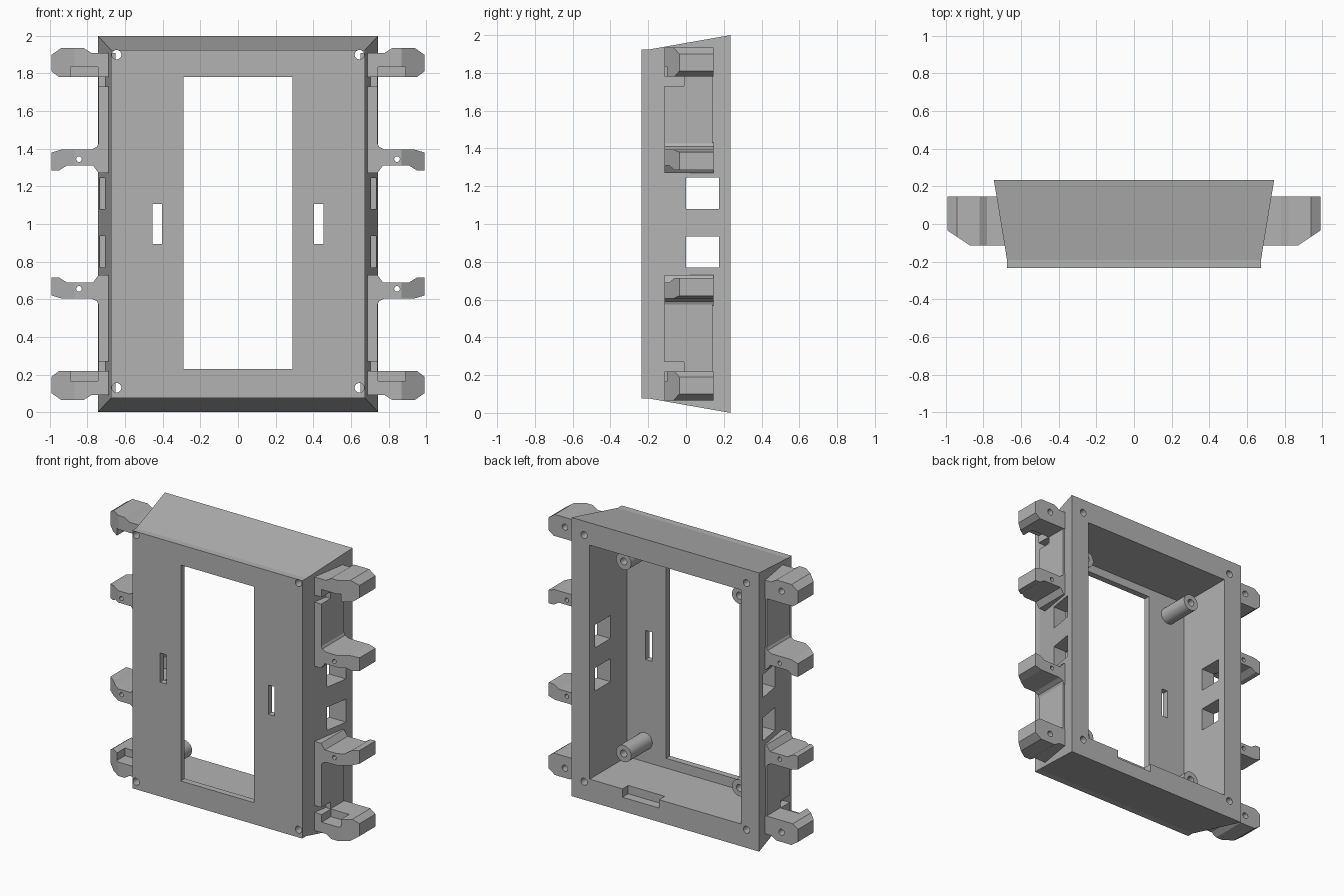
import bpy
import bmesh
from mathutils import Vector, Matrix

if "Cube" in bpy.data.objects:
    bpy.data.objects.remove(bpy.data.objects["Cube"], do_unlink=True)

MID = 1.0  # height of the mirror plane
grey = bpy.data.materials.new("plain_grey")
grey.use_nodes = True
grey.diffuse_color = (0.45, 0.45, 0.45, 1)
grey.node_tree.nodes["Principled BSDF"].inputs["Base Color"].default_value = grey.diffuse_color


def finish(name, bm):
    bmesh.ops.recalc_face_normals(bm, faces=bm.faces)
    mesh = bpy.data.meshes.new(name)
    bm.to_mesh(mesh)
    bm.free()
    mesh.materials.append(grey)
    obj = bpy.data.objects.new(name, mesh)
    bpy.context.collection.objects.link(obj)
    return obj


def box(name, x, y, z):
    bm = bmesh.new()
    bmesh.ops.create_cube(bm, size=1)
    for v in bm.verts:
        for i, (lo, hi) in enumerate((x, y, z)):
            v.co[i] = hi if v.co[i] > 0 else lo
    return finish(name, bm)


def rod(name, x, z, radius, y0, y1):
    bm = bmesh.new()
    turn = Matrix.Translation((x, (y0 + y1) / 2, z)) @ Matrix.Rotation(1.570796, 4, "X")
    bmesh.ops.create_cone(bm, cap_ends=True, segments=24, radius1=radius,
                          radius2=radius, depth=y1 - y0, matrix=turn)
    return finish(name, bm)


def cut(target, cutter):
    cutter.hide_render = True
    mod = target.modifiers.new("cut", "BOOLEAN")
    mod.operation = "DIFFERENCE"
    mod.solver = "EXACT"
    mod.object = cutter
    bpy.context.view_layer.objects.active = target
    bpy.ops.object.modifier_apply(modifier=mod.name)
    bpy.data.objects.remove(cutter, do_unlink=True)


def mirrored(obj, side, end):
    """Mirror a part built on +x / upper half to another quarter."""
    if side < 0:
        obj.data.transform(Matrix.Scale(-1, 4, (1, 0, 0)))
    if end < 0:
        obj.data.transform(Matrix.Translation((0, 0, 2 * MID)) @ Matrix.Scale(-1, 4, (0, 0, 1)))
    if side * end < 0:
        obj.data.flip_normals()


# housing: short straight front band, then flaring to the back
bm = bmesh.new()
rings = []
for y, hx, hz in ((-0.235, 0.675, 0.925), (-0.19, 0.675, 0.925), (0.235, 0.745, 1.0)):
    rings.append([bm.verts.new((sx * hx, y, MID + sz * hz))
                  for sx, sz in ((-1, -1), (1, -1), (1, 1), (-1, 1))])
for a, b in zip(rings, rings[1:]):
    for i in range(4):
        j = (i + 1) % 4
        bm.faces.new((a[i], a[j], b[j], b[i]))
bm.faces.new(rings[0])
bm.faces.new(rings[-1])
housing = finish("housing", bm)

# cavity, front window and notch in the bottom rim
cut(housing, box("cavity_cutter", (-0.6, 0.6), (-0.19, 0.3), (0.16, 1.84)))
cut(housing, box("window_cutter", (-0.29, 0.29), (-0.3, 0), (0.23, 1.78)))
cut(housing, box("notch_cutter", (0.05, 0.34), (0.17, 0.3), (0.1, 0.2)))

# slots, side openings and screw holes
for side in (-1, 1):
    xs = sorted((side * 0.405, side * 0.455))
    cut(housing, box("slot_cutter", xs, (-0.3, 0), (0.895, 1.105)))
    for z in (0.13, 1.9):
        cut(housing, rod("screw_cutter", side * 0.645, z, 0.025, -0.4, 0.4))
for z in (0.77, 1.08):
    cut(housing, box("port_cutter", (-1, 1), (0, 0.175), (z, z + 0.165)))

# clip outlines in x and z
OUTER = [(0.65, 1.91), (0.78, 1.91), (0.82, 1.935), (0.94, 1.935), (0.99, 1.90),
         (0.99, 1.81), (0.95, 1.78), (0.65, 1.78)]
INNER = [(0.65, 1.44), (0.74, 1.43), (0.75, 1.41), (0.78, 1.395), (0.94, 1.395), (0.99, 1.38),
         (0.99, 1.285), (0.95, 1.285), (0.91, 1.31), (0.77, 1.31), (0.74, 1.27), (0.65, 1.27)]


def clip(name, outline):
    bm = bmesh.new()
    face = bm.faces.new([bm.verts.new((x, -0.115, z)) for x, z in outline])
    new = bmesh.ops.extrude_face_region(bm, geom=[face])["geom"]
    bmesh.ops.translate(bm, vec=(0, 0.26, 0), verts=[g for g in new if isinstance(g, bmesh.types.BMVert)])
    # slanted front corner
    res = bmesh.ops.bisect_plane(bm, geom=bm.verts[:] + bm.edges[:] + bm.faces[:],
                                 plane_co=Vector((0.87, -0.115, 0)),
                                 plane_no=Vector((0.08, -0.12, 0)), clear_outer=True)
    bmesh.ops.holes_fill(bm, edges=[e for e in res["geom_cut"] if isinstance(e, bmesh.types.BMEdge)])
    return finish(name, bm)


for side, s_name in ((1, "left"), (-1, "right")):
    for end, e_name in ((1, "upper"), (-1, "lower")):
        tag = f"_{e_name}_{s_name}"
        # end clip with a scooped pocket and blind screw hole
        outer = clip("outer_clip" + tag, OUTER)
        cut(outer, box("pocket_cutter", (0.745, 0.89), (-0.2, -0.01), (1.7, 1.835)))
        cut(outer, rod("blind_cutter", 0.86, 1.865, 0.022, 0.03, 0.2))
        # middle clip with a through hole
        inner = clip("inner_clip" + tag, INNER)
        cut(inner, rod("pin_cutter", 0.845, 1.345, 0.015, -0.3, 0.3))
        # mounting pad on the side wall
        pad = box("side_pad" + tag, (0.65, 0.742), (-0.115, 0.14), (1.3, 1.73))
        pad_top = box("side_pad_top" + tag, (0.65, 0.742), (-0.01, 0.14), (1.73, 1.8))
        # standoff post inside the front plate
        post = rod("standoff" + tag, 0.46, 1.69, 0.06, -0.2, 0.05)
        cut(post, rod("bore_cutter", 0.46, 1.69, 0.025, -0.1, 0.2))
        for part in (outer, inner, pad, pad_top, post):
            mirrored(part, side, end)
        bpy.ops.object.select_all(action="DESELECT")
        post.select_set(True)
        bpy.context.view_layer.objects.active = post
        bpy.ops.object.shade_smooth_by_angle(angle=0.6)
